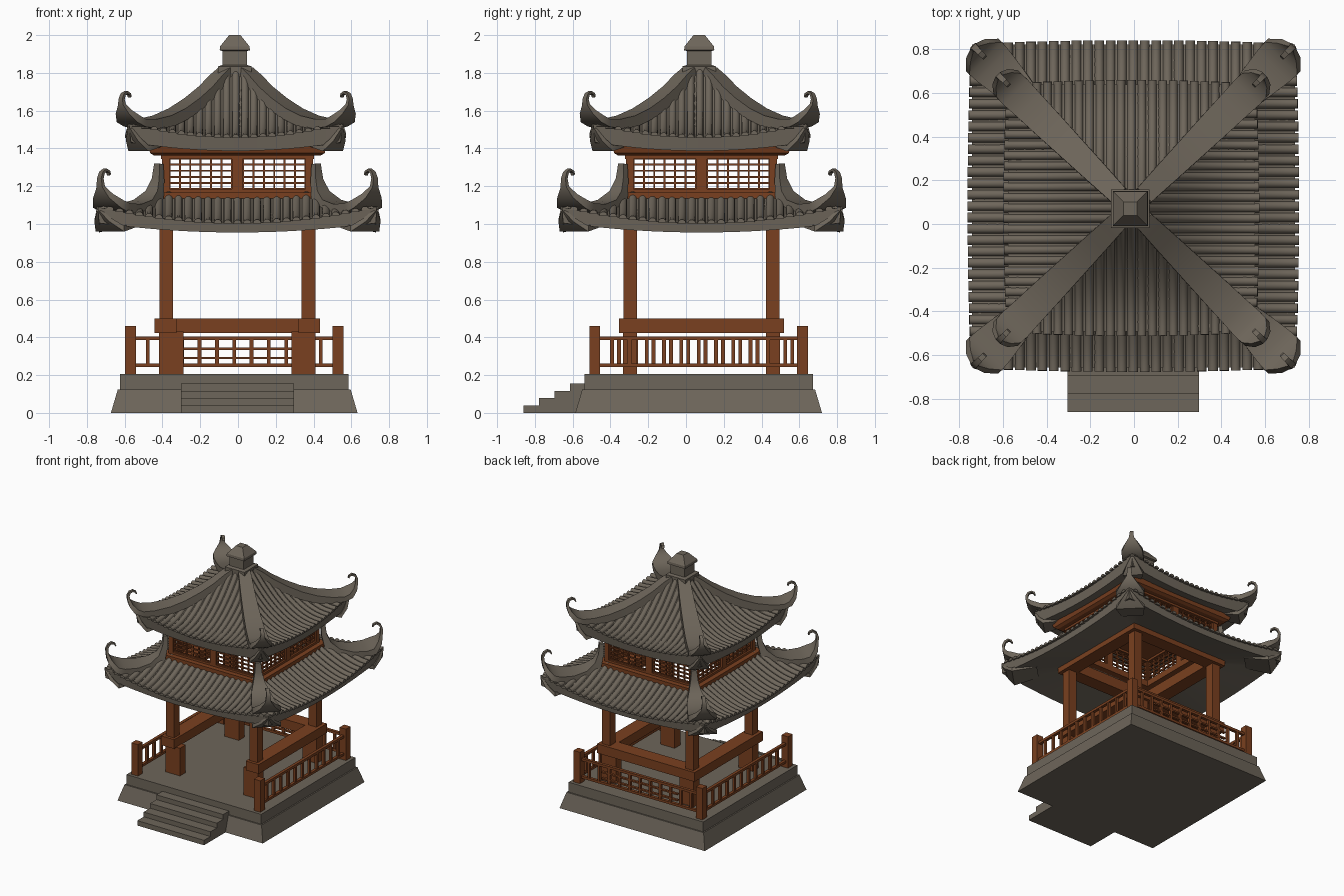
import bpy, bmesh, math
from mathutils import Matrix, Vector

if "Cube" in bpy.data.objects:
    bpy.data.objects.remove(bpy.data.objects["Cube"])

def material(name, rgb):
    m = bpy.data.materials.new(name)
    m.diffuse_color = (*rgb, 1)
    m.use_nodes = True
    m.node_tree.nodes["Principled BSDF"].inputs["Base Color"].default_value = m.diffuse_color
    return m

STONE = material("grey brown stone", (0.155, 0.132, 0.103))
WOOD = material("red brown wood", (0.195, 0.051, 0.014))

C_BASE, C_MID, C_TOP = (-0.02, 0.067), (-0.003, 0.082), (-0.012, 0.073)

def finish(bm, name, mat, smooth=None):
    bmesh.ops.recalc_face_normals(bm, faces=bm.faces)
    me = bpy.data.meshes.new(name)
    bm.to_mesh(me)
    bm.free()
    ob = bpy.data.objects.new(name, me)
    me.materials.append(mat)
    bpy.context.collection.objects.link(ob)
    if smooth:
        bpy.ops.object.select_all(action='DESELECT')
        ob.select_set(True)
        bpy.context.view_layer.objects.active = ob
        bpy.ops.object.shade_smooth_by_angle(angle=math.radians(smooth))
    return ob

def side(c, k, turn=0):
    """Frame of side k (0 front, 1 right, 2 back, 3 left); outward is local -y."""
    return Matrix.Translation((c[0], c[1], 0)) @ Matrix.Rotation(math.pi / 2 * k + turn, 4, 'Z')

def box(bm, M, x0, x1, y0, y1, z0, z1):
    S = Matrix.Diagonal((x1 - x0, y1 - y0, z1 - z0, 1))
    T = Matrix.Translation(((x0 + x1) / 2, (y0 + y1) / 2, (z0 + z1) / 2))
    bmesh.ops.create_cube(bm, size=1, matrix=M @ T @ S)

def loft(bm, rings, closed=True, caps=True):
    vs = [[bm.verts.new(p) for p in r] for r in rings]
    n = len(vs[0])
    for a, b in zip(vs, vs[1:]):
        for i in range(n if closed else n - 1):
            j = (i + 1) % n
            bm.faces.new((a[i], a[j], b[j], b[i]))
    if caps:
        bm.faces.new(vs[0])
        bm.faces.new(vs[-1])

def frustum(bm, c, levels):
    """Stack of square sections (half width, z)."""
    loft(bm, [[(c[0] + sx * h, c[1] + sy * h, z) for sx, sy in ((-1, -1), (1, -1), (1, 1), (-1, 1))]
              for h, z in levels])

# ---- stone platform and stairs
bm = bmesh.new()
frustum(bm, C_BASE, [(0.653, 0), (0.616, 0.125), (0.605, 0.125), (0.605, 0.205)])
finish(bm, "platform", STONE)
bm = bmesh.new()
for i in range(4):
    box(bm, Matrix(), -0.303, 0.297, -0.86 + 0.082 * i, -0.5, 0, 0.04 + 0.0385 * i)
finish(bm, "stairs", STONE)

# ---- columns with their foot blocks, and beams on top
bm = bmesh.new()
for sx in (-1, 1):
    for sy in (-1, 1):
        x, y = C_MID[0] + sx * 0.376, C_MID[1] + sy * 0.378
        box(bm, Matrix(), x - 0.036, x + 0.036, y - 0.036, y + 0.036, 0.2, 1.06)
        x = C_MID[0] + sx * 0.35
        box(bm, Matrix(), x - 0.064, x + 0.064, y - 0.037, y + 0.037, 0.2, 0.43)
finish(bm, "columns", WOOD)
bm = bmesh.new()
for k in range(4):
    box(bm, side(C_MID, k), -0.44, 0.44, -0.44, -0.33, 0.985, 1.07)
finish(bm, "column_beams", WOOD)

# ---- benches on three sides
bm = bmesh.new()
for k in (1, 2, 3):
    box(bm, side(C_MID, k), -0.438, 0.438, -0.438, -0.322, 0.424, 0.499)
finish(bm, "benches", WOOD)

# ---- railing on three sides
bm = bmesh.new()
H = 0.55
for k in (1, 2, 3):
    M = side(C_BASE, k)
    for z0, z1 in ((0.385, 0.405), (0.243, 0.262)):
        box(bm, M, -H, H, -H - 0.012, -H + 0.012, z0, z1)
    if k == 2:
        for z in (0.34, 0.29):
            box(bm, M, -0.34, 0.34, -H - 0.01, -H + 0.01, z - 0.006, z + 0.006)
    for i in range(1, 12):
        u = -H + 2 * H * (i - (0.4 if k == 3 else 0)) / 12
        box(bm, M, u - 0.01, u + 0.01, -H - 0.01, -H + 0.01, 0.25, 0.395)
for k in range(4):
    box(bm, side(C_BASE, k), H - 0.029, H + 0.029, -H - 0.029, -H + 0.029, 0.2, 0.46)
finish(bm, "railing", WOOD)

# ---- upper storey: frame and lattice windows
frame, lattice = bmesh.new(), bmesh.new()
for k in range(4):
    M = side(C_MID, k)
    box(frame, M, -0.44, 0.44, -0.44, -0.36, 1.135, 1.168)
    box(frame, M, -0.40, 0.40, -0.40, -0.36, 1.16, 1.185)
    box(frame, M, -0.405, 0.405, -0.405, -0.36, 1.345, 1.39)
    box(frame, M, -0.40, -0.36, -0.40, -0.36, 1.15, 1.38)
    box(frame, M, -0.028, 0.028, -0.40, -0.36, 1.15, 1.38)
    for a, b in ((-0.36, -0.03), (0.03, 0.36)):
        for i in range(7):
            u = a + (b - a) * i / 6
            box(lattice, M, u - 0.005, u + 0.005, -0.386, -0.372, 1.18, 1.35)
        for i in range(6):
            z = 1.185 + 0.162 * i / 5
            box(lattice, M, a, b, -0.385, -0.373, z - 0.005, z + 0.005)
finish(frame, "storey_frame", WOOD)
finish(lattice, "window_lattice", WOOD)
bm = bmesh.new()
frustum(bm, C_MID, [(0.44, 1.362), (0.462, 1.375), (0.472, 1.412)])
finish(bm, "storey_cornice", WOOD)

# ---- roofs
def roof(name, c, d0, D, z0, z1, p, rise, fascia, soffit, pitch, r):
    def z_at(d, u):
        f = max(0, (D - d) / (D - d0))
        return z1 + (z0 - z1) * f ** p + rise * (d / D) ** 3 * (u / d) ** 2
    N, T = 12, 16
    shell, tiles = bmesh.new(), bmesh.new()
    for k in range(4):
        M = side(c, k)
        rows = []
        for i in range(N + 1):
            d = d0 + (D - d0) * i / N
            rows.append([M @ Vector((d * t, -d, z_at(d, d * t)))
                         for t in (-1 + 2 * j / T for j in range(T + 1))])
        for d, z, lift in (fascia, soffit):
            rows.append([M @ Vector((d * t, -d, z + lift * t * t))
                         for t in (-1 + 2 * j / T for j in range(T + 1))])
        loft(shell, rows, closed=False, caps=False)
        # half-round tile rows running down the slope
        n = int((D - 0.03) / pitch)
        for q in range(-n, n + 1):
            u = q * pitch
            s = max(d0, abs(u) + 0.01)
            steps = max(2, int((D - s) / 0.045) + 1)
            rings = []
            for i in range(steps + 1):
                # eaves bow outward slightly in plan
                end = D + 0.02 - 0.016 * (u / D) ** 2
                d = s + (end - s) * i / steps
                slope = (z_at(d + 0.005, u) - z_at(d - 0.005, u)) / 0.01
                L = math.hypot(1, slope)
                ring = []
                for a in range(6):
                    th = math.pi * a / 5
                    h = r * math.sin(th) - 0.004
                    ring.append(M @ Vector((u + r * math.cos(th), -(d - slope / L * h),
                                            z_at(d, u) + h / L)))
                rings.append(ring)
            loft(tiles, rings)
    bmesh.ops.remove_doubles(shell, verts=shell.verts, dist=0.0005)
    finish(shell, name + "_shell", STONE, 35)
    finish(tiles, name + "_tiles", STONE, 45)

roof("lower_roof", C_MID, 0.40, 0.738, 1.145, 1.005, 1.5, 0.085,
     (0.733, 0.955, 0.05), (0.42, 1.03, 0), 0.052, 0.022)
roof("upper_roof", C_TOP, 0.07, 0.565, 1.81, 1.46, 2.0, 0.07,
     (0.555, 1.387, 0.045), (0.44, 1.41, 0), 0.048, 0.02)

# ---- hip ridges: ribbons along the diagonals that narrow and curl up
def hips(name, c, path):
    """path: (distance per axis, top z, half width, thickness)."""
    bm = bmesh.new()
    pts = [Vector((a * math.sqrt(2), z)) for a, z, _, _ in path]
    for k in range(4):
        M = side(c, k, math.pi / 4)
        rings = []
        for i, (_, _, w, th) in enumerate(path):
            t = (pts[min(i + 1, len(pts) - 1)] - pts[max(i - 1, 0)]).normalized()
            a, b = pts[i], pts[i] + Vector((t.y, -t.x)) * th
            rings.append([M @ Vector((sx * w, -q.x, q.y))
                          for sx, q in ((-1, a), (1, a), (1, b), (-1, b))])
        loft(bm, rings)
    finish(bm, name, STONE, 40)

hips("lower_hip_ridges", C_MID, [
    (0.427, 1.32, 0.02, 0.03), (0.434, 1.24, 0.028, 0.04), (0.455, 1.175, 0.045, 0.06),
    (0.50, 1.128, 0.07, 0.06), (0.57, 1.105, 0.088, 0.06), (0.64, 1.11, 0.102, 0.05),
    (0.675, 1.125, 0.105, 0.045), (0.702, 1.16, 0.06, 0.035), (0.717, 1.20, 0.022, 0.02),
    (0.72, 1.24, 0.016, 0.018), (0.713, 1.267, 0.014, 0.016), (0.70, 1.28, 0.013, 0.014),
    (0.687, 1.272, 0.012, 0.012), (0.683, 1.258, 0.01, 0.01)])
hips("upper_hip_ridges", C_TOP, [
    (0.06, 1.828, 0.045, 0.06), (0.10, 1.792, 0.048, 0.06), (0.16, 1.727, 0.053, 0.06),
    (0.23, 1.667, 0.058, 0.06), (0.31, 1.612, 0.064, 0.06), (0.39, 1.574, 0.07, 0.06),
    (0.47, 1.555, 0.075, 0.05), (0.53, 1.555, 0.08, 0.04), (0.56, 1.573, 0.078, 0.04),
    (0.584, 1.602, 0.05, 0.03), (0.596, 1.635, 0.02, 0.02), (0.598, 1.66, 0.014, 0.018),
    (0.592, 1.682, 0.013, 0.015), (0.58, 1.69, 0.012, 0.014), (0.568, 1.683, 0.011, 0.012),
    (0.564, 1.67, 0.01, 0.01)])

# ---- pointed corner plates under the eaves
hips("lower_eave_corners", C_MID, [(0.55, 1.03, 0.08, 0.03), (0.675, 0.99, 0.107, 0.03),
                                   (0.705, 1.03, 0.055, 0.025), (0.727, 1.075, 0.01, 0.015)])
hips("upper_eave_corners", C_TOP, [(0.43, 1.44, 0.05, 0.03), (0.512, 1.415, 0.076, 0.03),
                                   (0.535, 1.455, 0.045, 0.025), (0.555, 1.51, 0.01, 0.015)])

# ---- roof finial
bm = bmesh.new()
frustum(bm, (-0.017, 0.07), [(0.088, 1.77), (0.088, 1.835), (0.064, 1.842), (0.064, 1.915),
                             (0.08, 1.92), (0.078, 1.94), (0.03, 2.0)])
finish(bm, "roof_finial", STONE)
